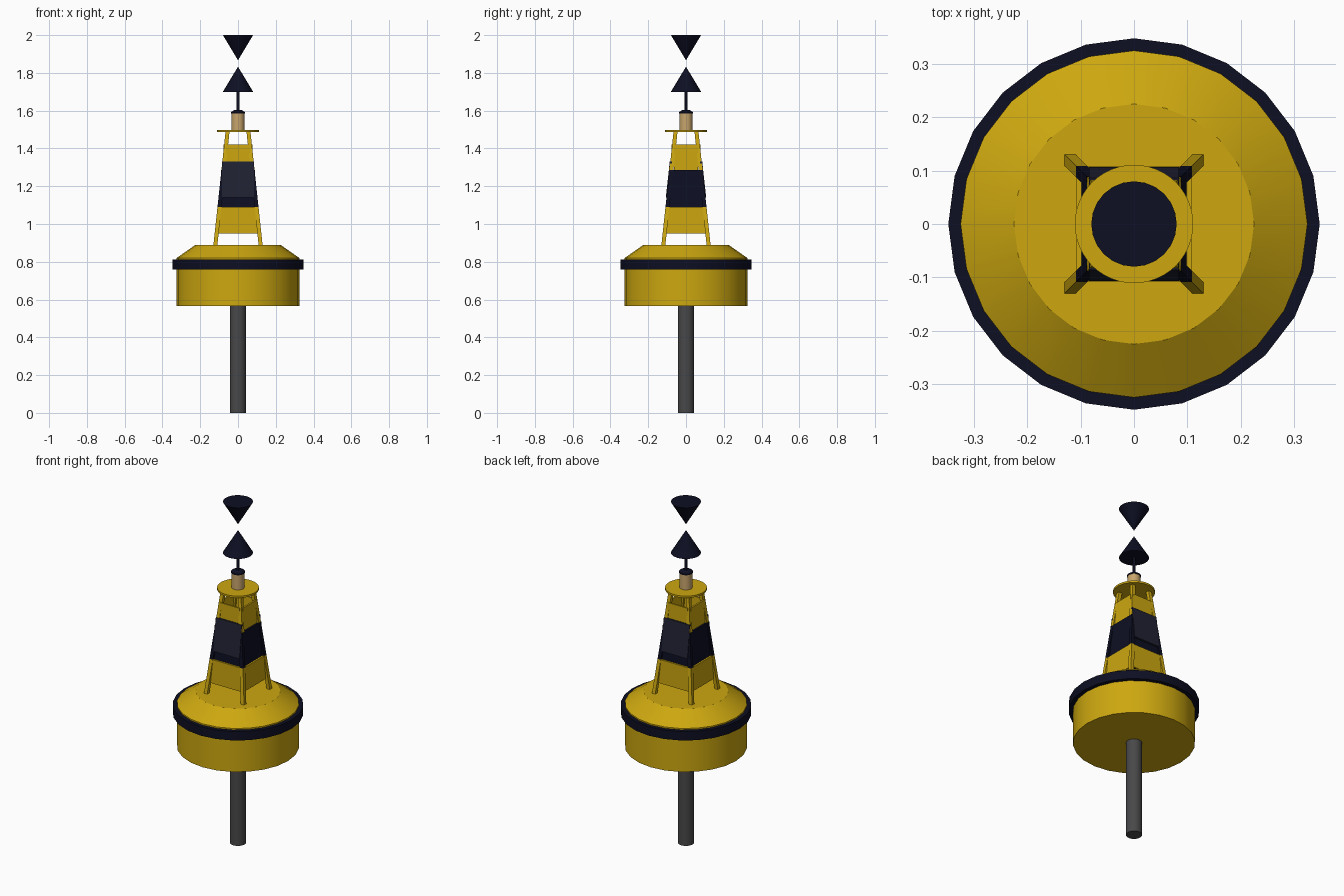
import bpy, bmesh, math

if "Cube" in bpy.data.objects:
    bpy.data.objects.remove(bpy.data.objects["Cube"])


def material(name, r, g, b):
    m = bpy.data.materials.new(name)
    m.diffuse_color = (r, g, b, 1)
    m.use_nodes = True
    m.node_tree.nodes["Principled BSDF"].inputs["Base Color"].default_value = m.diffuse_color
    return m


yellow = material("buoy yellow", 0.61, 0.39, 0.005)
navy = material("navy black", 0.004, 0.0045, 0.016)
charcoal = material("panel charcoal", 0.0145, 0.0155, 0.032)
grey = material("post grey", 0.065, 0.065, 0.068)
tan = material("lantern tan", 0.58, 0.38, 0.15)


def finish(bm, name, mats, smooth=False):
    bmesh.ops.recalc_face_normals(bm, faces=bm.faces[:])
    me = bpy.data.meshes.new(name)
    bm.to_mesh(me)
    bm.free()
    ob = bpy.data.objects.new(name, me)
    bpy.context.collection.objects.link(ob)
    for m in mats:
        me.materials.append(m)
    if smooth:
        bpy.ops.object.select_all(action='DESELECT')
        ob.select_set(True)
        bpy.context.view_layer.objects.active = ob
        bpy.ops.object.shade_smooth_by_angle(angle=math.radians(30))
    return ob


def loft(bm, rings):
    """Skin a list of equal-length vertex rings and cap both ends."""
    n = len(rings[0])
    vs = [[bm.verts.new(p) for p in ring] for ring in rings]
    for a, b in zip(vs, vs[1:]):
        for i in range(n):
            j = (i + 1) % n
            bm.faces.new((a[i], a[j], b[j], b[i]))
    bm.faces.new(vs[0])
    bm.faces.new(vs[-1])


def lathe(name, profile, mat, sides=24):
    """Round part from (radius, height) pairs."""
    bm = bmesh.new()
    loft(bm, [[(r * math.sin(2 * math.pi * i / sides),
                r * math.cos(2 * math.pi * i / sides), z)
               for i in range(sides)] for r, z in profile])
    bmesh.ops.remove_doubles(bm, verts=bm.verts[:], dist=1e-5)
    return finish(bm, name, [mat], True)


def slab(name, half_w, y0, y1, z0, z1, thick, mat, turn):
    """Upright plate, outer face from y0 (bottom) to y1 (top), turned about z."""
    bm = bmesh.new()
    loft(bm, [[(-half_w, y - thick, z), (half_w, y - thick, z),
               (half_w, y, z), (-half_w, y, z)]
              for y, z in ((y0, z0), (y1, z1))])
    ob = finish(bm, name, [mat])
    ob.rotation_euler.z = turn
    return ob


# Float, fender and tail post
lathe("tail_post", [(0.043, 0), (0.043, 0.58)], grey)
lathe("float_body", [(0.325, 0.565), (0.325, 0.82), (0.225, 0.89)], yellow)
lathe("fender_ring", [(0.348, 0.76), (0.348, 0.812)], navy)

# Tower legs, with a dark band painted by height
BAND_LOW, BAND_HIGH = 1.09, 1.285
for sx in (-1, 1):
    for sy in (-1, 1):
        bm = bmesh.new()
        rings = []
        for z in (0.885, BAND_LOW, BAND_HIGH, 1.49):
            o = 0.130 - (z - 0.89) * 0.107
            i = o - 0.021
            rings.append([(sx * a, sy * b, z)
                          for a, b in ((i, i), (o, i), (o, o), (i, o))])
        loft(bm, rings)
        for f in bm.faces:
            zc = f.calc_center_median().z
            f.material_index = int(BAND_LOW < zc < BAND_HIGH)
        finish(bm, "tower_leg", [yellow, navy])

# Stepped daymark plates between the legs
for k in range(4):
    turn = k * math.pi / 2
    slab("lower_plate", 0.102, 0.108, 0.108, 0.95, BAND_LOW, 0.01, yellow, turn)
    slab("band_plate", 0.09, 0.098, 0.088, BAND_LOW, BAND_HIGH, 0.01, navy, turn)
    slab("upper_plate", 0.064, 0.078, 0.078, BAND_HIGH, 1.42, 0.01, yellow, turn)

# Solar panels on the front and back
for turn in (0, math.pi):
    slab("solar_panel", 0.084, 0.107, 0.086, 1.14, 1.33, 0.012, charcoal, turn)

# Platform, lantern and topmark
lathe("platform", [(0.111, 1.486), (0.111, 1.497)], yellow, 48)
lathe("lantern", [(0.034, 1.497), (0.034, 1.586)], tan)
lathe("lantern_cap", [(0.037, 1.584), (0.037, 1.592), (0.02, 1.603)], navy)
lathe("topmark_rod", [(0.008, 1.6), (0.008, 1.72)], navy, 12)
lathe("lower_cone", [(0.08, 1.70), (0.0005, 1.832)], navy)
lathe("upper_cone", [(0.0005, 1.868), (0.08, 2.0)], navy)
